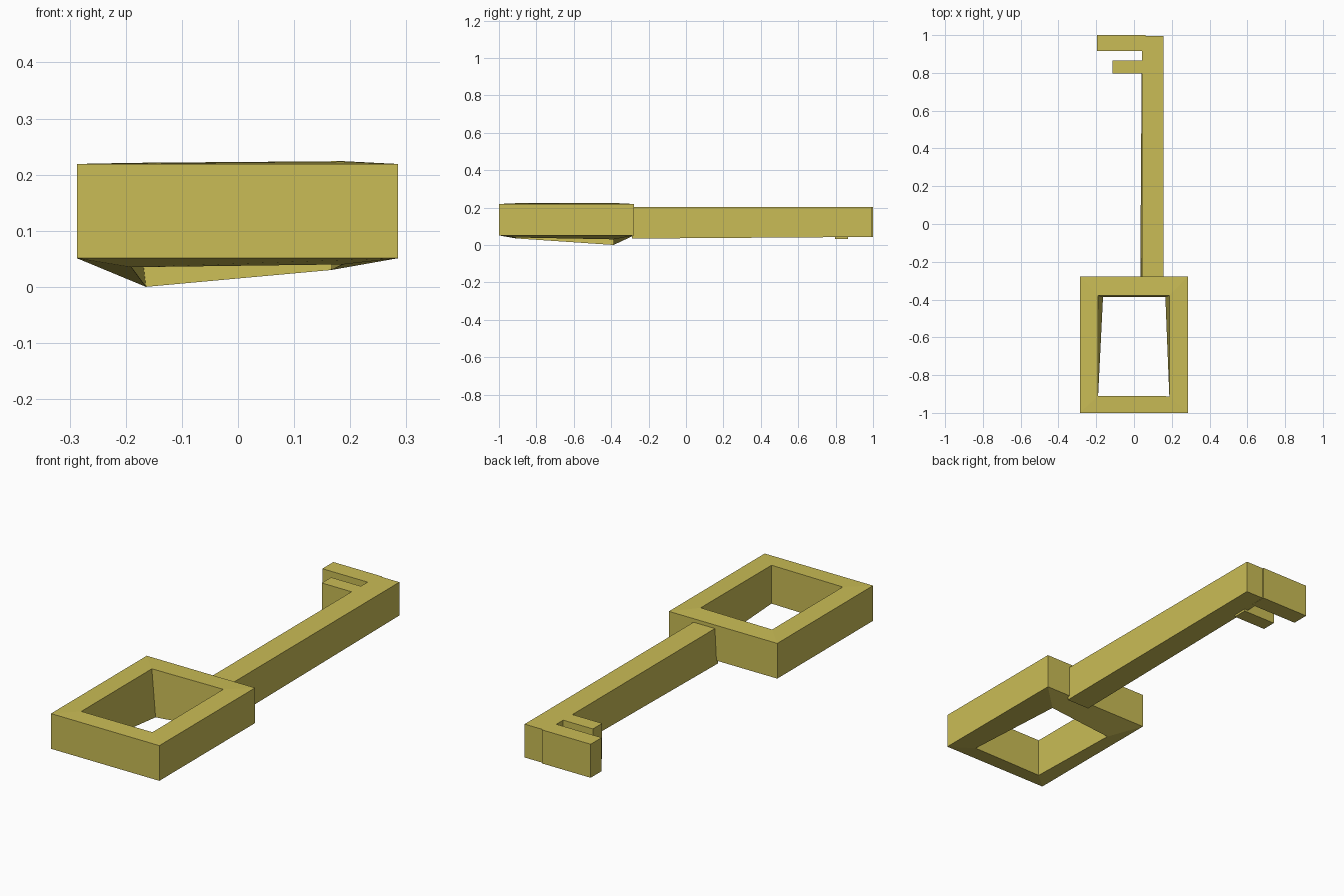
import bpy

cube = bpy.data.objects.get("Cube")
if cube:
    bpy.data.objects.remove(cube, do_unlink=True)

brass = bpy.data.materials.new("dull brass")
brass.use_nodes = True
colour = (0.59, 0.505, 0.092, 1)
brass.diffuse_color = colour
brass.node_tree.nodes["Principled BSDF"].inputs["Base Color"].default_value = colour


def make(name, verts, faces):
    mesh = bpy.data.meshes.new(name)
    mesh.from_pydata(verts, [], faces)
    mesh.materials.append(brass)
    obj = bpy.data.objects.new(name, mesh)
    bpy.context.collection.objects.link(obj)
    return obj


def prism(name, bottom, top):
    """Closed solid between two matching four-cornered loops."""
    sides = [(i, (i + 1) % 4, (i + 1) % 4 + 4, i + 4) for i in range(4)]
    return make(name, bottom + top, [(3, 2, 1, 0), (4, 5, 6, 7)] + sides)


def rect(x0, x1, y0, y1, z):
    return [(x0, y0, z), (x1, y0, z), (x1, y1, z), (x0, y1, z)]


# Square bow: four loops joined into a ring, with a skewed lower rim
outer_top = rect(-0.287, 0.285, -1, -0.278, 0.219)
inner_top = [(-0.19, -0.91, 0.221), (0.187, -0.912, 0.223),
             (0.187, -0.378, 0.224), (-0.19, -0.378, 0.221)]
inner_low = [(-0.19, -0.91, 0.035), (0.187, -0.912, 0.04),
             (0.166, -0.387, 0.03), (-0.164, -0.387, 0)]
outer_low = rect(-0.287, 0.285, -1, -0.278, 0.051)
loops = [outer_low, outer_top, inner_top, inner_low]
ring = []
for a in range(4):
    b = (a + 1) % 4
    for i in range(4):
        j = (i + 1) % 4
        ring.append((a * 4 + i, a * 4 + j, b * 4 + j, b * 4 + i))
make("key_bow", sum(loops, []), ring)

# Long shaft, running slightly into the bow
prism("key_shaft",
      [(0.033, -0.29, 0.034), (0.155, -0.29, 0.034), (0.155, 0.995, 0.043), (0.042, 0.995, 0.043)],
      rect(0.042, 0.155, -0.29, 0.995, 0.202))

# Two teeth at the far end
for name, x0, x1, y0, y1, z in (("end_tooth", -0.197, 0.06, 0.917, 1.0, 0.042),
                                ("inner_tooth", -0.115, 0.06, 0.796, 0.866, 0.032)):
    prism(name, rect(x0, x1, y0, y1, z), rect(x0, x1, y0, y1, 0.202))
